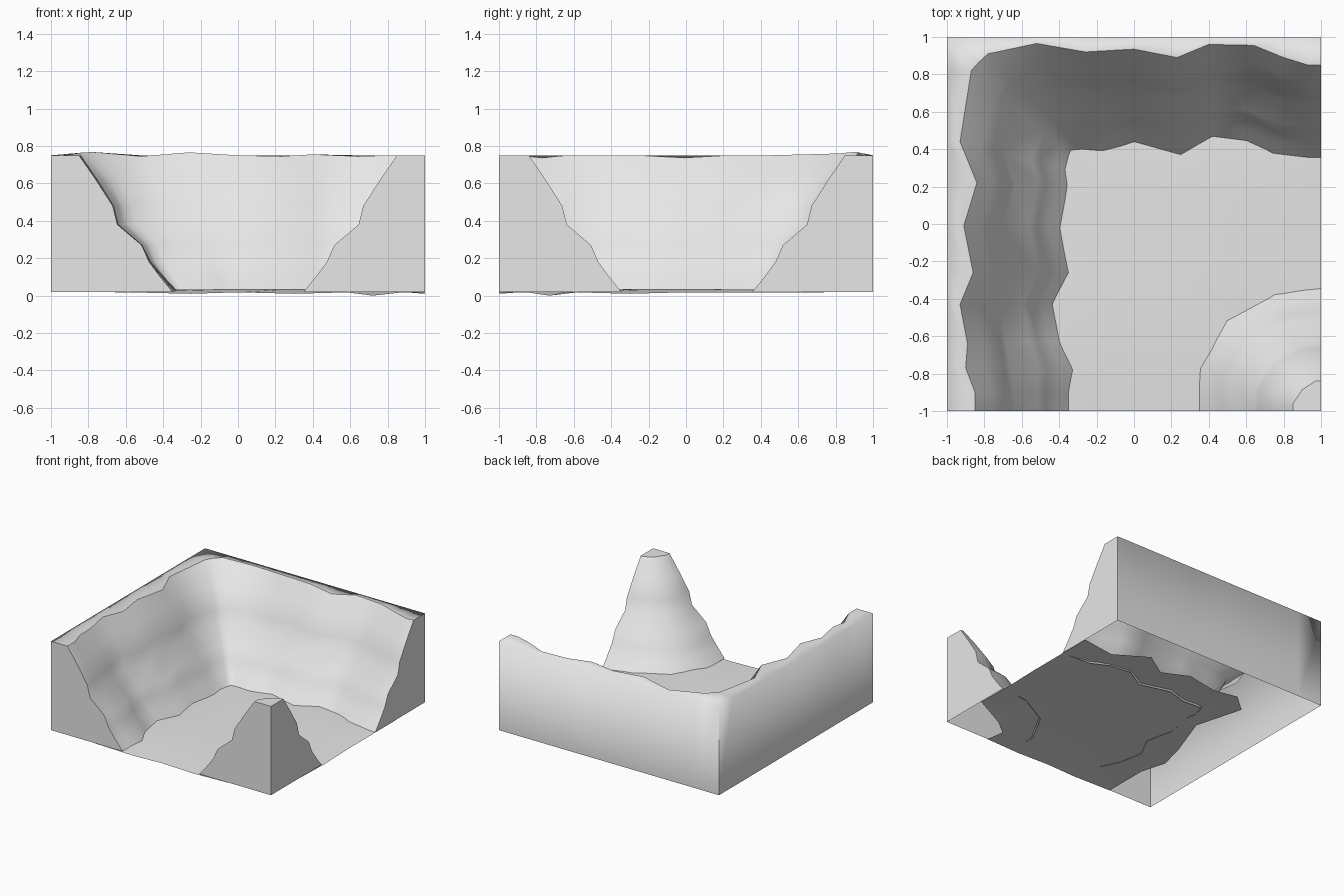
import bpy, bmesh, math
from mathutils import Vector

if "Cube" in bpy.data.objects:
    bpy.data.objects.remove(bpy.data.objects["Cube"])

TOP, LOW = 0.75, 0.02
stone = bpy.data.materials.new("light_grey")
stone.diffuse_color = (0.8, 0.8, 0.8, 1)
stone.use_nodes = True
stone.node_tree.nodes["Principled BSDF"].inputs["Base Color"].default_value = stone.diffuse_color


def make(name, verts, faces, smooth=True):
    mesh = bpy.data.meshes.new(name)
    mesh.from_pydata([tuple(v) for v in verts], [], faces)
    mesh.materials.append(stone)
    mesh.polygons.foreach_set("use_smooth", [smooth] * len(mesh.polygons))
    ob = bpy.data.objects.new(name, mesh)
    bpy.context.collection.objects.link(ob)
    return ob


def loft(name, rows):
    """Join rows of points, all of one length, with quads."""
    n = len(rows[0])
    verts = [p for row in rows for p in row]
    faces = [(j * n + i, j * n + i + 1, (j + 1) * n + i + 1, (j + 1) * n + i)
             for j in range(len(rows) - 1) for i in range(n - 1)]
    return make(name, verts, faces)


def cap(name, points, normal):
    """Flat many-sided face turned towards the given normal."""
    pts = [Vector(p) for p in points]
    area = sum((a.cross(b) for a, b in zip(pts, pts[1:] + pts[:1])), Vector())
    if area.dot(Vector(normal)) < 0:
        pts.reverse()
    return make(name, pts, [tuple(range(len(pts)))], False)


# Cliff profile: (share of the way from foot to rim, height)
PROFILE = [(0, LOW), (.13, .1), (.25, .18), (.33, .27), (.59, .38), (.64, .48), (.82, .62), (1, TOP)]


def slope_rows(foot, rim, rim_z, pinched=()):
    rows = []
    for t, z in PROFILE:
        row = []
        for i, (f, r) in enumerate(zip(foot, rim)):
            s = t * (.88 if i in pinched and t < .9 else 1)
            h = rim_z[i] if t == 1 else z
            row.append((f[0] + (r[0] - f[0]) * s, f[1] + (r[1] - f[1]) * s, h))
        rows.append(row)
    return rows


# L-shaped cliff along the left and back
rim = [(-.85, -1), (-.85, -.9), (-.9, -.77), (-.89, -.64), (-.93, -.43), (-.86, -.26),
       (-.91, -.01), (-.84, .22), (-.93, .44), (-.87, .82), (-.83, .865), (-.78, .91),
       (-.52, .965), (-.26, .92), (0, .935), (.23, .89), (.4, .96), (.64, .955),
       (.8, .89), (.93, .85), (1, .85)]
foot = [(-.35, -1), (-.35, -.9), (-.32, -.78), (-.39, -.63), (-.43, -.43), (-.34, -.26),
        (-.39, -.02), (-.35, .21), (-.36, .29), (-.34, .36), (-.33, .385), (-.29, .39),
        (-.17, .38), (-.09, .4), (0, .43), (.25, .36), (.42, .46), (.6, .44),
        (.74, .37), (.93, .355), (1, .355)]
CORNER = 10
rim_z = [TOP] * len(rim)
for i, z in {2: .737, 6: .737, 9: .76, 10: .765, 11: .768, 12: .745, 13: .766, 15: .745, 16: .755, 17: .745}.items():
    rim_z[i] = z
cliff = slope_rows(foot, rim, rim_z, (9, 10, 11))
loft("cliff_slope", cliff)

# Rim ledge and outer walls in one smooth skin
outer = [(-1, y) if i < CORNER else (-1, 1) if i == CORNER else (x, 1)
         for i, (x, y) in enumerate(rim)]
shell = loft("rim_and_outer_wall", [cliff[-1], [(x, y, TOP) for x, y in outer],
                                    [(x, y, LOW) for x, y in outer]])
for e in shell.data.edges:
    a, b = (shell.data.vertices[k].co for k in e.vertices)
    if abs(a.z - b.z) > .5 and abs(a.x + 1) < .001 and abs(a.y - 1) < .001:
        e.use_edge_sharp = True

# Cut ends of the cliff
cap("cliff_front_end", [r[0] for r in cliff] + [(-1, -1, TOP), (-1, -1, LOW)], (0, -1, 0))
cap("cliff_right_end", [r[-1] for r in cliff] + [(1, 1, TOP), (1, 1, LOW)], (1, 0, 0))

# Quarter mound in the front right corner
m_foot = [(1, -.345), (.75, -.37), (.49, -.51), (.35, -.77), (.35, -1)]
m_top = [(1, -.84), (.97, -.84), (.9, -.885), (.85, -.96), (.85, -1)]
mound = slope_rows(m_foot, m_top, [TOP] * 5)
loft("mound_slope", mound)
cap("mound_top", mound[-1] + [(1, -1, TOP)], (0, 0, 1))
cap("mound_front", [r[-1] for r in mound] + [(1, -1, TOP), (1, -1, LOW)], (0, -1, 0))
cap("mound_right", [r[0] for r in mound] + [(1, -1, TOP), (1, -1, LOW)], (1, 0, 0))

# Gently uneven floor, reaching a little under the slopes
edge = [(-.6, -1), (-.25, -1), (0, -1), (.3, -1), (.6, -1), (.58, -.85), (.72, -.73),
        (.88, -.66), (1, -.6), (1, -.3), (1, 0), (1, .3), (1, .62), (.71, .58), (.45, .74),
        (.25, .61), (.04, .71), (-.23, .66), (-.43, .7), (-.58, .57), (-.47, .17),
        (-.6, -.19), (-.66, -.42), (-.6, -.63)]
n = len(edge)
cx, cy = .1, -.05
verts = []
for k, z in ((1, .018), (.68, .032), (.35, .034)):
    for i, (x, y) in enumerate(edge):
        dip = .018 if k == 1 and i == 6 else .008 if k == 1 and i in (1, 3, 9) else 0
        verts.append((cx + (x - cx) * k, cy + (y - cy) * k, z - dip))
verts.append((cx, cy, .035))
faces = [(j * n + i, j * n + (i + 1) % n, (j + 1) * n + (i + 1) % n, (j + 1) * n + i)
         for j in range(2) for i in range(n)]
faces += [(2 * n + i, 2 * n + (i + 1) % n, 3 * n) for i in range(n)]
make("floor", verts, faces)
